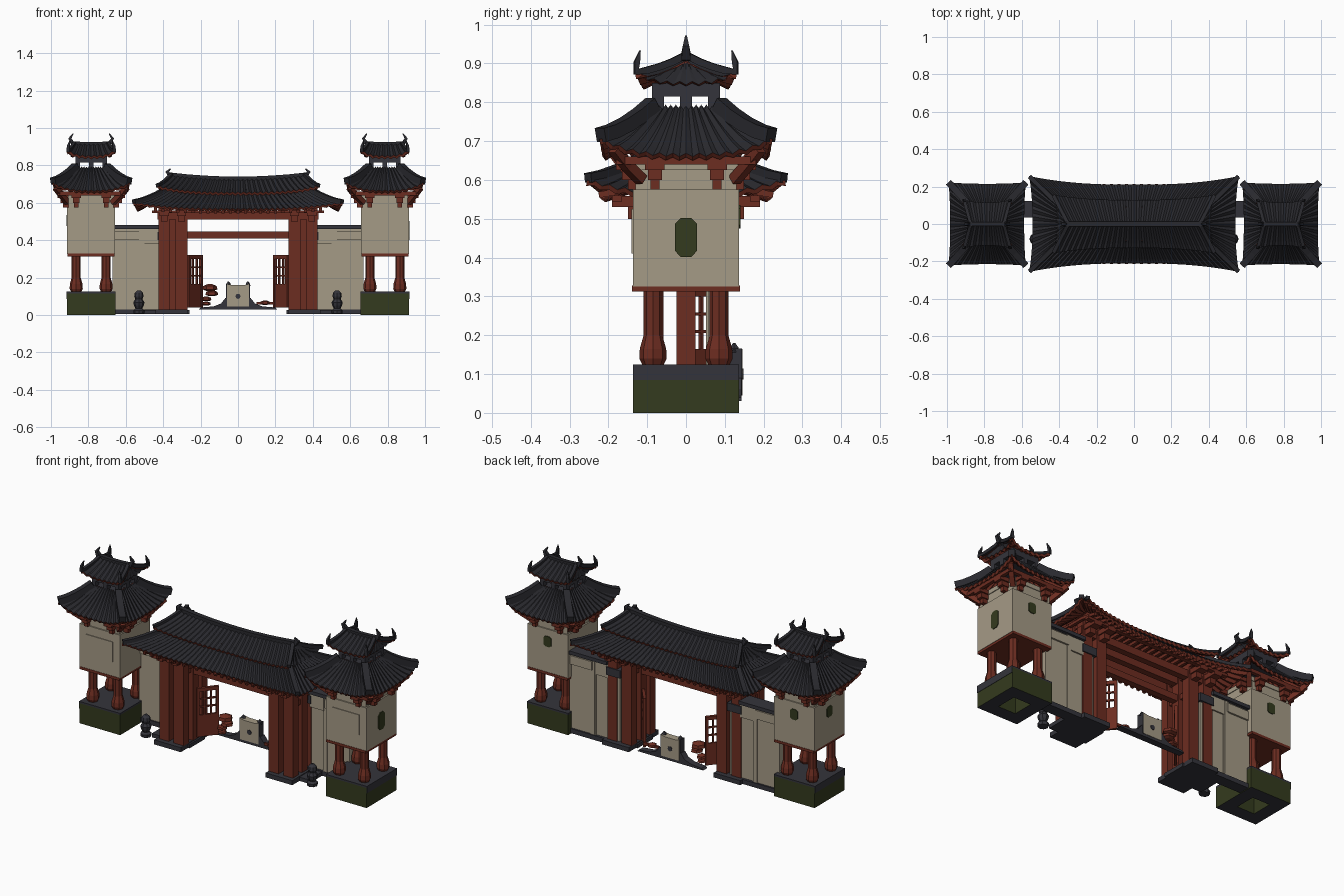
import bpy, bmesh, math
from mathutils import Matrix, Vector

if "Cube" in bpy.data.objects:
    bpy.data.objects.remove(bpy.data.objects["Cube"])

def material(name, rgb):
    m = bpy.data.materials.new(name)
    m.diffuse_color = (*rgb, 1)
    m.use_nodes = True
    m.node_tree.nodes["Principled BSDF"].inputs["Base Color"].default_value = m.diffuse_color
    return m

TILE = material("dark roof tile", (0.022, 0.022, 0.027))
STONE = material("grey stone", (0.034, 0.034, 0.043))
RED = material("red timber", (0.152, 0.026, 0.015))
PLASTER = material("beige plaster", (0.375, 0.325, 0.238))
GREEN = material("moss green", (0.034, 0.043, 0.013))
I = Matrix.Identity(4)

def finish(name, bm, mats, M=I, closed=True):
    bmesh.ops.transform(bm, matrix=M, verts=bm.verts)
    bm.normal_update()
    if closed:
        bmesh.ops.recalc_face_normals(bm, faces=bm.faces)
    me = bpy.data.meshes.new(name)
    bm.to_mesh(me)
    bm.free()
    for m in mats:
        me.materials.append(m)
    ob = bpy.data.objects.new(name, me)
    bpy.context.collection.objects.link(ob)
    return ob

def boxes(name, mat, items, M=I, under=None):
    """Boxes given as x0,x1,y0,y1,z0,z1; optional second material on undersides."""
    bm = bmesh.new()
    for x0, x1, y0, y1, z0, z1 in items:
        T = Matrix.Translation(((x0 + x1) / 2, (y0 + y1) / 2, (z0 + z1) / 2))
        bmesh.ops.create_cube(bm, size=1, matrix=T @ Matrix.Diagonal((x1 - x0, y1 - y0, z1 - z0, 1)))
    bm.normal_update()
    for f in bm.faces:
        f.material_index = 1 if under and f.normal.z < -0.5 else 0
    return finish(name, bm, [mat, under] if under else [mat], M)

def lathe(name, mat, prof, M=I, n=8):
    bm = bmesh.new()
    rings = [[bm.verts.new((r * math.cos(2 * math.pi * i / n), r * math.sin(2 * math.pi * i / n), z))
              for i in range(n)] for r, z in prof]
    for a, b in zip(rings, rings[1:]):
        for i in range(n):
            bm.faces.new((a[i], a[(i + 1) % n], b[(i + 1) % n], b[i]))
    bm.faces.new(rings[0][::-1])
    bm.faces.new(rings[-1])
    return finish(name, bm, [mat], M)

def prism(name, mat, pts, y0, y1, M=I):
    bm = bmesh.new()
    f = bm.faces.new([bm.verts.new((x, y0, z)) for x, z in pts])
    r = bmesh.ops.extrude_face_region(bm, geom=[f])
    bmesh.ops.translate(bm, vec=(0, y1 - y0, 0), verts=[v for v in r["geom"] if isinstance(v, bmesh.types.BMVert)])
    return finish(name, bm, [mat], M)

def sweep(name, mat, pts, radii, M=I):
    """Square bar along a path with a radius at each point."""
    bm = bmesh.new()
    pts = [Vector(p) for p in pts]
    flat = pts[-1] - pts[0]
    side = Vector((-flat.y, flat.x, 0)).normalized()
    rings = []
    for i, (p, r) in enumerate(zip(pts, radii)):
        t = (pts[min(i + 1, len(pts) - 1)] - pts[max(i - 1, 0)]).normalized()
        up = side.cross(t)
        rings.append([bm.verts.new(p + side * a * r + up * b * r) for a, b in ((-1, -1), (1, -1), (1, 1), (-1, 1))])
    for a, b in zip(rings, rings[1:]):
        for i in range(4):
            bm.faces.new((a[i], a[(i + 1) % 4], b[(i + 1) % 4], b[i]))
    bm.faces.new(rings[0][::-1])
    bm.faces.new(rings[-1])
    return finish(name, bm, [mat], M)

def roof(name, M, ex, ey, rx, ry, z0, z1, lift, fx, fy, sag, nx, ny, hip, horn):
    """Ribbed hip roof with upswept corners, red underside and hip ridges."""
    def P(k, u, t):
        X, Y = ex + (rx - ex) * t, ey + (ry - ey) * t
        z = z0 + (z1 - z0) * t ** 1.15 + lift * abs(u) ** 3 * (1 - t) ** 1.5
        w = (1 - t) * abs(u) ** 2.5
        s = -1 if k < 2 else 1
        if k % 2 == 0:
            return Vector((u * (X + fx * (1 - t)), s * (Y + fy * w), z + sag * t * u * u))
        return Vector((s * (X + fx * w), u * (Y + fy * (1 - t)), z + sag * t))
    bm = bmesh.new()
    rows = 5
    for k in range(4):
        n = nx if k % 2 == 0 else ny
        grid = [[bm.verts.new(P(k, 2 * j / n - 1, i / rows) + Vector((0, 0, 0.009 * (j % 2))))
                 for j in range(n + 1)] for i in range(rows + 1)]
        for i in range(rows):
            for j in range(n):
                bm.faces.new((grid[i][j], grid[i][j + 1], grid[i + 1][j + 1], grid[i + 1][j]))
    bmesh.ops.remove_doubles(bm, verts=bm.verts, dist=0.0004)
    bmesh.ops.transform(bm, matrix=M, verts=bm.verts)
    bm.normal_update()
    bmesh.ops.reverse_faces(bm, faces=[f for f in bm.faces if f.normal.z < 0])
    ob = finish(name, bm, [TILE, RED], I, False)
    so = ob.modifiers.new("thickness", "SOLIDIFY")
    so.thickness, so.offset = 0.014, -1
    so.material_offset = so.material_offset_rim = 1
    for k in (0, 2):
        for u in (-1, 1):
            pts = [P(k, u, t) + Vector((0, 0, hip * 0.6)) for t in (1, 0.75, 0.5, 0.25, 0.02)]
            rad = [hip] * 5
            if horn:
                c = pts[-1]
                s = Vector((u, -1 if k == 0 else 1, 0))
                pts += [c - s * 0.002 + Vector((0, 0, horn * 0.45)), c - s * 0.01 + Vector((0, 0, horn))]
                rad += [hip * 0.8, hip * 0.2]
            sweep(name + "_hip_ridge", TILE, pts, rad, M)

def ridge(name, M, half, z, sag, r, horn):
    """Sagging ridge bar with upturned ends."""
    xs = [half * (i / 4 - 1) for i in range(9)]
    mid = [(x, 0, z + sag * (x / half) ** 2) for x in xs]
    e = z + sag
    left = [(-half + 0.004, 0, e + horn), (-half - 0.014, 0, e + horn * 0.5)]
    right = [(half + 0.014, 0, e + horn * 0.5), (half - 0.004, 0, e + horn)]
    sweep(name, TILE, left + mid + right, [r * 0.2, r * 0.7] + [r] * 9 + [r * 0.7, r * 0.2], M)

for s in (1, -1):
    S = Matrix.Diagonal((s, 1, 1, 1))
    T = S @ Matrix.Translation((0.785, 0, 0))

    # tower plinth, hollow underneath
    w, d, h = 0.13, 0.137, 0.055
    boxes("tower_plinth", GREEN, [(-w, -h, -d, d, 0, 0.115), (h, w, -d, d, 0, 0.115),
          (-h, h, -d, -0.06, 0, 0.115), (-h, h, 0.06, d, 0, 0.115)], T, STONE)
    boxes("plinth_cap", STONE, [(-w, w, -d, d, 0.115, 0.125), (w, w + 0.002, -d, d, 0.085, 0.125)], T)
    # turned tower columns
    for x in (-0.08, 0.08):
        for y in (-0.085, 0.085):
            lathe("tower_column", RED, [(0.028, 0.125), (0.035, 0.14), (0.034, 0.165), (0.024, 0.2), (0.024, 0.32)],
                  T @ Matrix.Translation((x, y, 0)))
    # tower room
    boxes("tower_floor_beam", RED, [(-0.126, 0.126, -0.139, 0.139, 0.313, 0.328)], T)
    boxes("tower_room", PLASTER, [(-0.128, 0.128, -0.137, 0.137, 0.326, 0.575), (-0.12, 0.12, -0.13, 0.13, 0.575, 0.65),
          (-0.124, 0.124, -0.134, 0.134, 0.625, 0.65), (-0.085, 0.085, -0.141, 0.1, 0.41, 0.525)], T)
    # octagonal windows on the outer and back sides
    outer = (0.452, 0.05, 0.028) if s > 0 else (0.505, 0.03, 0.024)
    for R, off, (z, b, a) in ((math.pi / 2, 0.128, outer), (math.pi, 0.137, (0.505, 0.03, 0.024))):
        W = T @ Matrix.Rotation(R, 4, 'Z') @ Matrix.Translation((0, -off, z))
        prism("octagon_window", GREEN, [(p * a, q * b) for p, q in ((-1, -.7), (-.5, -1), (.5, -1), (1, -.7),
              (1, .7), (.5, 1), (-.5, 1), (-1, .7))], -0.004, 0.004, W)
    # eave brackets
    for k in range(4):
        B = T @ Matrix.Rotation(k * math.pi / 2, 4, 'Z')
        for x in (-0.08, 0.08):
            boxes("tower_bracket", RED, [(x - 0.012, x + 0.012, -0.15, -0.1, 0.575, 0.6),
                  (x - 0.018, x + 0.018, -0.165, -0.1, 0.6, 0.625), (x - 0.025, x + 0.025, -0.18, -0.1, 0.625, 0.648)], B)
        boxes("tower_purlin", RED, [(-0.18, 0.18, -0.18, -0.16, 0.64, 0.66)], B)
        sweep("corner_bracket", RED, [(0.115, 0.125, 0.6), (0.15, 0.155, 0.635), (0.185, 0.19, 0.68)], [0.013] * 3, B)
    roof("tower_roof", T, 0.198, 0.215, 0.082, 0.085, 0.66, 0.785, 0.045, 0.009, 0.008, 0, 26, 26, 0.018, 0)
    # open lantern storey
    boxes("lantern_storey", STONE, [(-0.085, 0.085, -0.087, 0.087, 0.765, 0.787), (-0.085, 0.085, -0.087, 0.087, 0.815, 0.85)] +
          [(x - 0.012, x + 0.012, y - 0.015, y + 0.015, 0.78, 0.82) for x in (-0.073, 0, 0.073)
           for y in (-0.072, 0, 0.072) if x or y], T)
    roof("tower_top_roof", T, 0.108, 0.115, 0.09, 0.005, 0.845, 0.91, 0.028, 0.016, 0.016, 0.004, 16, 16, 0.009, 0.055)
    ridge("tower_top_ridge", T, 0.1, 0.912, 0.006, 0.012, 0.052)

    # side wall with stone coping and footing
    boxes("side_wall", PLASTER, [(0.5, 0.67, 0.058, 0.105, 0.02, 0.46), (0.35, 0.51, 0.062, 0.1, 0.02, 0.44),
          (0.505, 0.53, 0.052, 0.11, 0.02, 0.46), (0.52, 0.67, 0.045, 0.115, 0.4, 0.45), (0.42, 0.51, 0.05, 0.108, 0.38, 0.46)], S)
    boxes("wall_coping", STONE, [(0.42, 0.67, 0.036, 0.124, 0.46, 0.48), (0.34, 0.43, 0.046, 0.114, 0.4, 0.445)], S)
    boxes("wall_footing", STONE, [(0.42, 0.66, 0.05, 0.115, 0.004, 0.03)], S)

    # gate piers: two rows of posts on a stone slab
    boxes("pier_slab", STONE, [(0.27, 0.44, -0.135, 0.135, 0.004, 0.03), (0.26, 0.5, -0.07, 0.07, 0.004, 0.026)], S)
    boxes("pier_posts", RED, [(x - h, x + h, y - 0.025, y + 0.025, 0.028, 0.59) for x, h in ((0.302, 0.032), (0.395, 0.03))
          for y in (-0.083, 0, 0.083)], S)
    boxes("pier_panel", RED, [(0.3, 0.4, -0.01, 0.01, 0.03, 0.56)], S)
    boxes("pier_ties", RED, [(x - 0.02, x + 0.02, -0.1, 0.1, z, z + 0.03) for x in (0.302, 0.395) for z in (0.42, 0.53)], S)
    boxes("gate_brackets", RED, [b for x in (0.302, 0.395) for q in (-1, 1) for b in (
          (x - 0.018, x + 0.018, min(q * .08, q * .15), max(q * .08, q * .15), 0.5, 0.53),
          (x - 0.025, x + 0.025, min(q * .08, q * .19), max(q * .08, q * .19), 0.53, 0.558))], S)

    # open lattice door leaf, hinged at the inner post
    D = S @ Matrix.Translation((0.268, 0.005, 0)) @ Matrix.Rotation(math.atan2(0.095, -0.075), 4, 'Z')
    L = 0.121
    boxes("door_leaf", RED, [(0, L, -0.006, 0.006, 0.04, 0.165), (0, 0.015, -0.008, 0.008, 0.04, 0.32),
          (L - 0.015, L, -0.008, 0.008, 0.04, 0.32), (0, L, -0.008, 0.008, 0.3, 0.32)] +
          [(x - 0.004, x + 0.004, -0.005, 0.005, 0.16, 0.31) for x in (0.043, 0.078)] +
          [(0, L, -0.005, 0.005, z - 0.004, z + 0.004) for z in (0.21, 0.255)], D)

    # guardian statue
    G = S @ Matrix.Translation((0.53, -0.08, 0))
    lathe("guardian_statue", STONE, [(0.028, 0.008), (0.03, 0.025), (0.018, 0.035), (0.026, 0.05), (0.03, 0.068),
          (0.019, 0.085), (0.025, 0.1), (0.022, 0.118), (0.008, 0.132)], G)

# gate beams and ceiling
boxes("gate_beams", RED, [(-0.43, 0.43, y - 0.018, y + 0.018, 0.51, 0.552) for y in (-0.085, 0, 0.085)] +
      [(-0.3, 0.3, -0.018, 0.018, 0.41, 0.447)])
boxes("gate_ceiling", RED, [(-0.43, 0.43, -0.11, 0.11, 0.592, 0.604)])
boxes("gate_purlins", RED, [(-0.46, 0.46, min(q * .165, q * .19), max(q * .165, q * .19), 0.545, 0.56) for q in (-1, 1)])
# rafters
for i in range(23):
    x = -0.44 + 0.04 * i
    e = 0.21 + 0.018 * abs(x / 0.48) ** 2.5
    for q in (-1, 1):
        sweep("rafter", RED, [(x, q * 0.02, 0.58), (x, q * 0.12, 0.58), (x, q * e, 0.55 + 0.015 * abs(x / 0.48) ** 3)], [0.008] * 3)
# two-tier gate roof
roof("gate_lower_roof", I, 0.543, 0.21, 0.39, 0.09, 0.563, 0.665, 0.035, 0.018, 0.046, 0, 74, 26, 0.012, 0)
roof("gate_upper_roof", I, 0.41, 0.128, 0.355, 0.006, 0.65, 0.722, 0.035, 0.022, 0.028, 0.022, 58, 16, 0.01, 0)
ridge("gate_ridge", I, 0.365, 0.726, 0.022, 0.014, 0.034)

# spirit screen behind the gate
half = [(0.21, 0.03), (0.2, 0.04), (0.13, 0.046), (0.09, 0.062), (0.068, 0.09)]
prism("screen_base", STONE, half + [(-x, z) for x, z in half[::-1]], 0.105, 0.143)
prism("screen_tablet", PLASTER, [(-0.058, 0.045), (0.058, 0.045), (0.058, 0.165), (0.03, 0.16), (-0.03, 0.16), (-0.058, 0.165)], 0.103, 0.145)
boxes("tablet_frame", STONE, [(min(q * .057, q * .063), max(q * .057, q * .063), 0.104, 0.144, 0.045, 0.166) for q in (-1, 1)])
for q in (-1, 1):
    lathe("tablet_finial", STONE, [(0.015, 0.155), (0.012, 0.168), (0.003, 0.18)], Matrix.Translation((q * 0.052, 0.124, 0)), 5)
lathe("tablet_boss", STONE, [(0.014, -0.024), (0.014, 0.024)], Matrix.Translation((0, 0.124, 0.1)) @ Matrix.Rotation(math.pi / 2, 4, 'X'))
# carved ornaments beside the screen
for x, z, r in ((-0.15, 0.145, 0.04), (-0.14, 0.115, 0.034), (-0.17, 0.085, 0.028), (-0.17, 0.06, 0.024), (0.145, 0.065, 0.026)):
    lathe("carved_ornament", RED, [(r * 0.5, z - r * 0.4), (r, z - r * 0.2), (r * 0.9, z + r * 0.25), (r * 0.3, z + r * 0.5)],
          Matrix.Translation((x, 0.1, 0)), 6)
boxes("ornament_rail", RED, [(0.1, 0.2, 0.095, 0.107, 0.055, 0.07)])
